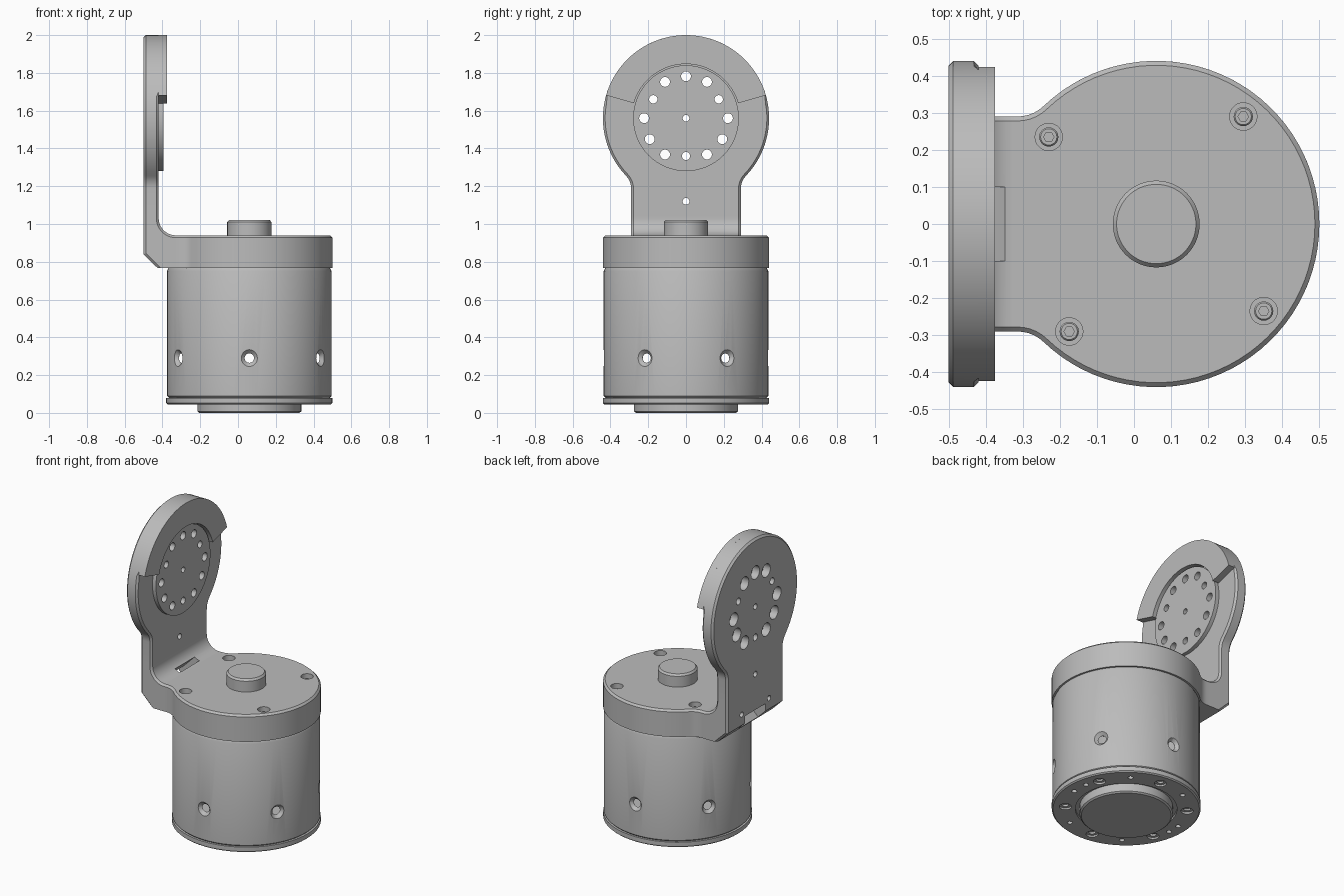
import bpy
import bmesh
from math import sin, cos, pi, radians, acos
from mathutils import Matrix, Vector

if "Cube" in bpy.data.objects:
    bpy.data.objects.remove(bpy.data.objects["Cube"])

AXIS_X, HUB_Z, R, NECK = 0.06, 1.56, 0.44, 0.29

grey = bpy.data.materials.new("machined grey")
grey.use_nodes = True
colour = (0.5, 0.5, 0.5, 1)
grey.diffuse_color = colour
grey.node_tree.nodes["Principled BSDF"].inputs["Base Color"].default_value = colour


def finish(name, bm):
    bmesh.ops.recalc_face_normals(bm, faces=bm.faces)
    mesh = bpy.data.meshes.new(name)
    bm.to_mesh(mesh)
    bm.free()
    obj = bpy.data.objects.new(name, mesh)
    bpy.context.collection.objects.link(obj)
    mesh.materials.append(grey)
    return obj


def arc(cx, cy, r, start, end, steps):
    angles = [start + (end - start) * i / steps for i in range(steps + 1)]
    return [(cx + r * cos(a), cy + r * sin(a)) for a in angles]


def revolve(bm, profile, matrix, steps=64, closed=False):
    """Spin (radius, height) points round the local z axis."""
    rings = [[bm.verts.new(matrix @ Vector((r * cos(a), r * sin(a), h)))
              for a in (2 * pi * i / steps for i in range(steps))]
             for r, h in profile]
    pairs = list(zip(rings, rings[1:]))
    if closed:
        pairs.append((rings[-1], rings[0]))
    else:
        bm.faces.new(rings[0])
        bm.faces.new(rings[-1])
    for a, b in pairs:
        for i in range(steps):
            j = (i + 1) % steps
            bm.faces.new((a[i], a[j], b[j], b[i]))


def lathe(name, profile, closed=False):
    bm = bmesh.new()
    revolve(bm, profile, Matrix.Translation((AXIS_X, 0, 0)), closed=closed)
    return finish(name, bm)


def prism(name, outline, lo, hi, place, bevel=None):
    """Extrude an outline from lo to hi; chamfer the edges the rule picks."""
    bm = bmesh.new()
    a = [bm.verts.new(place(u, v, lo)) for u, v in outline]
    b = [bm.verts.new(place(u, v, hi)) for u, v in outline]
    bm.faces.new(a)
    bm.faces.new(b)
    for i in range(len(a)):
        j = (i + 1) % len(a)
        bm.faces.new((a[i], a[j], b[j], b[i]))
    bmesh.ops.recalc_face_normals(bm, faces=bm.faces)
    if bevel:
        edges = [e for e in bm.edges
                 if bevel((e.verts[0].co + e.verts[1].co) / 2)]
        bmesh.ops.bevel(bm, geom=edges, offset=0.012, segments=1,
                        profile=0.5, affect='EDGES')
    return finish(name, bm)


def holes(specs, steps=20):
    """One cutter from (profile, position, direction) drills."""
    bm = bmesh.new()
    for profile, pos, direction in specs:
        turn = Vector(direction).to_track_quat('Z', 'Y').to_matrix().to_4x4()
        revolve(bm, profile, Matrix.Translation(pos) @ turn, steps)
    cutter = finish("cutter", bm)
    cutter.hide_render = True
    return cutter


def slab(size, pos):
    bm = bmesh.new()
    tilt = Matrix.Rotation(radians(45), 4, 'Y')
    bmesh.ops.create_cube(bm, size=1, matrix=Matrix.Translation(pos) @ tilt
                          @ Matrix.Diagonal((*size, 1)))
    cutter = finish("cutter", bm)
    cutter.hide_render = True
    return cutter


def cut(cutter, *targets):
    for obj in targets:
        mod = obj.modifiers.new("cut", 'BOOLEAN')
        mod.operation, mod.solver, mod.object = 'DIFFERENCE', 'EXACT', cutter
        bpy.context.view_layer.objects.active = obj
        bpy.ops.object.modifier_apply(modifier=mod.name)
    bpy.data.objects.remove(cutter)


def keyhole(end):
    """Round head with a filleted neck running to u = end."""
    fillet = 0.1
    cv = NECK + fillet
    cu = ((R + fillet) ** 2 - cv ** 2) ** 0.5
    a = acos(cu / (R + fillet))
    half = [(end, NECK)] + arc(cu, cv, fillet, -pi / 2, a - pi, 5)
    half += arc(0, 0, R, a, pi, 32)[1:]
    return half + [(u, -v) for u, v in reversed(half[:-1])]


def around(radius, degrees, z):
    a = radians(degrees)
    return (AXIS_X + radius * cos(a), radius * sin(a), z)


# Hollow motor housing with six countersunk radial holes
housing = lathe("housing", [(0.426, 0.08), (0.436, 0.09), (0.436, 0.75),
                            (0.428, 0.766), (0.416, 0.766), (0.416, 0.08)], True)
drill = [(0.025, -0.06), (0.025, -0.02), (0.047, 0.002), (0.047, 0.05)]
cut(holes([(drill, around(0.436, a, 0.29), (cos(radians(a)), sin(radians(a)), 0))
           for a in range(30, 390, 60)]), housing)

# Bottom flange with output boss, groove and bolt circle
flange = lathe("bottom_flange", [(0.265, 0), (0.275, 0.008), (0.275, 0.06), (0.3, 0.06),
                                 (0.3, 0.045), (0.432, 0.045), (R, 0.052), (R, 0.08)])
small = [(0.016, -0.02), (0.016, 0.02)]
large = [(0.036, -0.02), (0.036, 0.012), (0.02, 0.013), (0.02, 0.025)]
cut(holes([(large, around(0.36, a, 0.045), (0, 0, 1)) for a in range(24, 384, 60)]
          + [(small, around(0.37, a, 0.045), (0, 0, 1))
             for a in [10, 187, *range(54, 414, 60)]]), flange)

# Bracket base plate
base = prism("bracket_base", keyhole(0.39), 0.766, 0.94,
             lambda u, v, w: Vector((AXIS_X - u, v, w)),
             lambda m: m.z > 0.939 and m.x > -0.329)
screw_spots = [around(0.373, a, 0.94) for a in (51, 141, 231, 321)]
cut(holes([([(0.037, -0.06), (0.037, 0.05)], p, (0, 0, 1)) for p in screw_spots], 28), base)

# Socket screws sunk in the base plate
for i, p in enumerate(screw_spots):
    bm = bmesh.new()
    revolve(bm, [(0.026, -0.065), (0.026, -0.03), (0.022, -0.025)],
            Matrix.Translation(p), 20)
    screw = finish(f"screw_{i + 1}", bm)
    cut(holes([([(0.014, -0.045), (0.014, 0.05)], p, (0, 0, 1))], 6), screw)

# Top shaft stub
lathe("shaft", [(0.117, 0.93), (0.117, 1.01), (0.107, 1.022)])

# Elbow with inner fillet, outer chamfer and cable slot
profile = [(-0.5, 1.04), (-0.5, 0.84), (-0.425, 0.766), (-0.33, 0.766)]
profile += arc(-0.33, 1.03, 0.09, 1.5 * pi, pi, 10) + [(-0.42, 1.04)]
elbow = prism("bracket_elbow", profile, -NECK, NECK,
              lambda u, v, w: Vector((u, w, v)),
              lambda m: abs(m.y) > 0.289 and 0.77 < m.z < 1.039 and m.x < -0.331)
cut(slab((0.035, 0.2, 0.5), (-0.43, 0, 0.885)), elbow)
cut(slab((0.11, 0.21, 0.12), (-0.495, 0, 0.815)), elbow)
cut(holes([([(0.017, -0.1), (0.017, 0.05)], (-0.5, y, 0.91), (-1, 0, 0))
           for y in (-0.14, 0.14)]), elbow)


# Upright plate, raised hub disc and thick upper rim
def upright_place(u, v, w):
    return Vector((w, v, HUB_Z - u))


upright = prism("bracket_upright", keyhole(0.52), -0.5, -0.42, upright_place,
                lambda m: abs(m.x + 0.46) > 0.039 and m.z > 1.041
                and not (m.x > -0.43 and m.z > 1.66))
hub = prism("hub_disc", arc(0, 0, 0.28, 0, 2 * pi, 64)[:-1], -0.425, -0.395, upright_place)
a0, a1 = radians(106), radians(254)
prism("upper_rim", arc(0, 0, R, a0, a1, 40) + arc(0, 0, 0.287, a1, a0, 40),
      -0.42, -0.375, upright_place)

# Bolt circle: counterbored holes with three plain dowel holes between
bolt = [(0.026, -0.2), (0.026, 0.05), (0.043, 0.05), (0.043, 0.2)]
plain = [(0.022, -0.2), (0.022, 0.2)]
centre = [(0.018, -0.2), (0.018, 0.2)]
specs = [(centre, (-0.5 + 0.005, 0, z), (-1, 0, 0)) for z in (HUB_Z, 1.12)]
for a in range(0, 360, 30):
    dowel = a in (30, 150, 270)
    r = 0.2 if dowel else 0.222
    spot = (-0.5, r * cos(radians(a)), HUB_Z + r * sin(radians(a)))
    specs.append((plain if dowel else [(q, h - 0.1) for q, h in bolt], spot, (-1, 0, 0)))
cut(holes(specs, 24), upright, hub)

# Smooth curved walls, keep edges sharp
bpy.ops.object.select_all(action='DESELECT')
for obj in bpy.context.scene.objects:
    if obj.type == 'MESH' and grey.name in obj.data.materials:
        obj.select_set(True)
        bpy.context.view_layer.objects.active = obj
bpy.ops.object.shade_smooth_by_angle(angle=radians(30))
